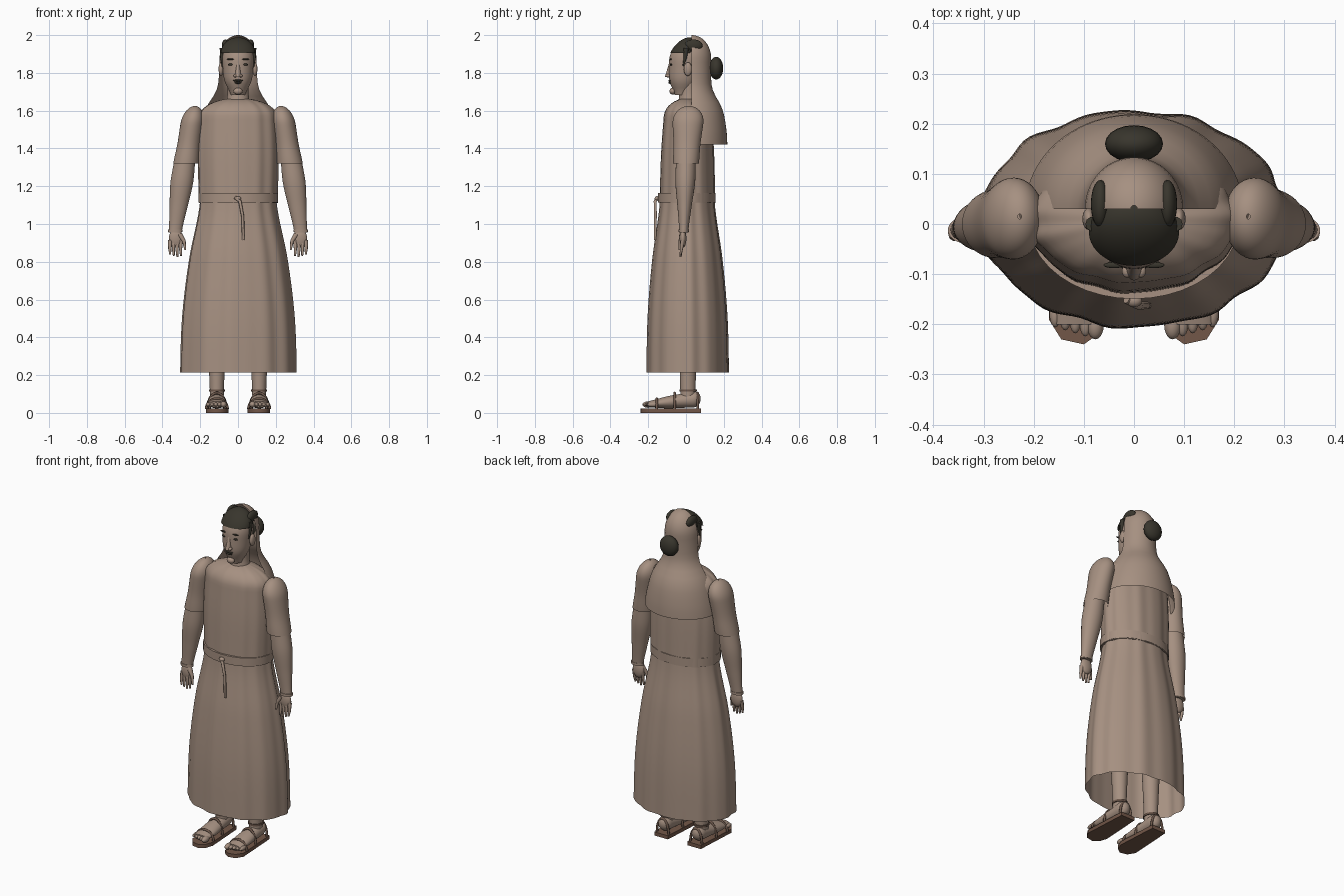
import bpy, bmesh
from math import sin, cos, pi, sqrt, radians
from mathutils import Vector

cube = bpy.data.objects.get("Cube")
if cube:
    bpy.data.objects.remove(cube, do_unlink=True)


def material(name, red, green, blue):
    colour = (red, green, blue, 1)
    mat = bpy.data.materials.new(name)
    mat.use_nodes = True
    mat.diffuse_color = colour
    shader = next(n for n in mat.node_tree.nodes if n.type == 'BSDF_PRINCIPLED')
    shader.inputs["Base Color"].default_value = colour
    return mat


TAN = material("tan cloth and skin", .38, .28, .22)
HAIR = material("dark hair", .04, .036, .026)
SOLE = material("brown sole", .17, .095, .065)
STRAP = material("brown strap", .15, .095, .07)


def finish(name, bm, mat, mirror=False):
    """Turn a bmesh into a smooth shaded object, mirrored across x if asked."""
    bmesh.ops.recalc_face_normals(bm, faces=bm.faces[:])
    mesh = bpy.data.meshes.new(name)
    bm.to_mesh(mesh)
    bm.free()
    mesh.materials.append(mat)
    part = bpy.data.objects.new(name, mesh)
    bpy.context.collection.objects.link(part)
    bpy.ops.object.select_all(action='DESELECT')
    part.select_set(True)
    bpy.context.view_layer.objects.active = part
    bpy.ops.object.shade_smooth_by_angle(angle=radians(50))
    if mirror:
        part.modifiers.new("Mirror", 'MIRROR')
    return part


def skin(bm, rows, closed=True, caps=True):
    """Join rows of points with quads and close the two ends."""
    rows = [[bm.verts.new(point) for point in row] for row in rows]
    for low, high in zip(rows, rows[1:]):
        for i in range(len(low) if closed else len(low) - 1):
            j = (i + 1) % len(low)
            bm.faces.new((low[i], low[j], high[j], high[i]))
    if caps:
        bm.faces.new(rows[0])
        bm.faces.new(rows[-1])


def blend(values, t):
    """Smooth curve through evenly spaced values."""
    last = len(values) - 1
    i = min(int(t * last), max(last - 1, 0))
    f = t * last - i
    a, b, c, d = (values[min(max(k, 0), last)] for k in range(i - 1, i + 3))
    return b + f * (c - a + f * (2 * a - 5 * b + 4 * c - d
                                 + f * (3 * b - a - 3 * c + d))) / 2


def loft(name, start, end, widths, mat=TAN, flat=(1, 1), dome=0, along_y=False,
         ripple=0, caps=True, half=False, segments=40, mirror=False):
    """Ellipses from start to end; flat is depth over width at the two ends,
    dome is the share of the length that rounds off to the end."""
    start, end = Vector(start), Vector(end)
    rows, steps = [], 24
    for step in range(steps + 1):
        t = step / steps
        if dome:
            t = min(sin(t * pi / 2), .9995)
        width = blend(widths, t)
        if dome and t > 1 - dome:
            width *= sqrt(1 - ((t - 1 + dome) / dome) ** 2)
        depth = width * (flat[0] + (flat[1] - flat[0]) * t)
        row = []
        for i in range(segments + 1 if half else segments):
            a = (pi if half else 2 * pi) * i / segments
            fold = 1 + ripple * (sin(11 * a + 1) + sin(17 * a) / 2)
            u, v = width * fold * cos(a), depth * fold * sin(a)
            row.append(start.lerp(end, t) + Vector((u, 0, v) if along_y else (u, v, 0)))
        rows.append(row)
    bm = bmesh.new()
    skin(bm, rows, not half, caps)
    return finish(name, bm, mat, mirror)


def ball(name, centre, radii, mat=TAN, mirror=False):
    bm = bmesh.new()
    bmesh.ops.create_uvsphere(bm, u_segments=20, v_segments=12, radius=1)
    bmesh.ops.scale(bm, vec=radii, verts=bm.verts[:])
    bmesh.ops.translate(bm, vec=centre, verts=bm.verts[:])
    return finish(name, bm, mat, mirror)


def tube(name, path, thick, thin, mat=TAN, mirror=False):
    """Round tube along a path, tapering from thick to thin."""
    path = [Vector(p) for p in path]
    rows, last, sides = [], len(path) - 1, 10
    for i, point in enumerate(path):
        ahead = path[min(i + 1, last)] - path[max(i - 1, 0)]
        across = ahead.cross(Vector((0, 1, 0))).normalized()
        up = ahead.cross(across).normalized()
        radius = thick + (thin - thick) * i / last
        turns = [2 * pi * k / sides for k in range(sides)]
        rows.append([point + radius * (across * cos(a) + up * sin(a)) for a in turns])
    bm = bmesh.new()
    skin(bm, rows)
    return finish(name, bm, mat, mirror)


# Robe: open skirt, tunic top, sash and its hanging cord
loft("skirt", (0, .01, .215), (0, .007, 1.12), [.305, .294, .257, .2],
     flat=(.71, .72), ripple=.015, caps=False, segments=120)
loft("tunic", (0, .008, 1.11), (0, .01, 1.667), [.207, .212, .2],
     flat=(.71, .6), dome=.17, ripple=.013, segments=120)
loft("sash", (0, .004, 1.113), (0, .004, 1.163), [.21], flat=(.73, .73))
ball("sash_knot", (0, -.153, 1.135), (.016, .013, .012))
tube("sash_cord", [(-.015, -.15, 1.14), (.01, -.163, 1.12), (.025, -.162, 1.04),
                   (.028, -.163, .915)], .009, .007)

# Neck, head and face
loft("neck", (0, .015, 1.62), (0, .015, 1.76), [.065, .056, .056], flat=(.9, .9))
loft("head", (0, -.02, 1.683), (0, .01, 1.975), [.038, .071, .081, .086, .086],
     flat=(1.05, 1.05), dome=.4)
loft("nose", (0, -.09, 1.778), (0, -.08, 1.86), [.016, .012, .008], flat=(1.4, 1))
ball("chin", (0, -.07, 1.703), (.024, .017, .018))
ball("upper_lip", (0, -.084, 1.759), (.027, .009, .006), HAIR)
ball("lower_lip", (0, -.084, 1.748), (.019, .009, .006), HAIR)
ball("nostrils", (.014, -.094, 1.785), (.01, .013, .009), mirror=True)
ball("eyes", (.038, -.079, 1.844), (.015, .006, .006), HAIR, mirror=True)
ball("eyebrows", (.04, -.082, 1.872), (.021, .006, .004), HAIR, mirror=True)
ball("ears", (.09, .01, 1.82), (.013, .022, .036), mirror=True)

# Hair and the half-round veil behind it
loft("hair_cap", (0, -.016, 1.905), (0, .02, 1.988), [.09], HAIR,
     flat=(.75, .75), dome=1)
ball("hair_bun", (0, .16, 1.825), (.058, .037, .06), HAIR)
ball("hair_locks", (.067, .04, 1.945), (.019, .048, .032), HAIR, mirror=True)
tube("sideburns", [(.082, 0, 1.93), (.085, -.004, 1.88), (.083, -.016, 1.835)],
     .015, .003, HAIR, mirror=True)
loft("veil", (0, .03, 1.42), (0, .03, 2), [.217, .2, .17, .113, .1, .098, .098],
     flat=(.87, 1.1), dome=.22, caps=False, half=True)

# Sleeves, arms and hands
loft("sleeves", (.275, 0, 1.32), (.228, .015, 1.625), [.068, .062, .062, .06],
     flat=(1, 1.45), dome=.3, caps=False, mirror=True)
loft("forearms", (.333, -.012, .955), (.28, 0, 1.35), [.034, .047, .06, .055],
     flat=(.7, .95), mirror=True)
loft("wrist_cuffs", (.332, -.012, .957), (.332, -.012, .972), [.039],
     flat=(.7, .7), mirror=True)
ball("palms", (.329, -.016, .924), (.037, .018, .05), mirror=True)
for i, finger in enumerate(("index", "middle", "ring", "little")):
    x = .302 + i * .019
    tip = .825 + .007 * abs(i - 1)
    tube(finger + "_fingers", [(x, -.018, .915), (x + .002, -.024, .87), (x, -.029, tip)],
         .012, .005, mirror=True)
tube("thumbs", [(.308, -.022, .945), (.286, -.03, .91), (.279, -.035, .862)],
     .014, .005, mirror=True)

# Legs, feet and toes
FOOT = .112
loft("legs", (FOOT, .01, .07), (FOOT, .01, .5), [.036, .044, .055],
     flat=(1.1, .95), mirror=True)
loft("feet", (FOOT, -.2, .045), (FOOT, .078, .075), [.046, .05, .043, .04],
     flat=(.35, 1.15), dome=.15, along_y=True, mirror=True)
for i, toe in enumerate(("big", "second", "third", "fourth", "small")):
    size = .012 if i else .017
    ball(toe + "_toes", (.077 + i * .02, i * .006 - .2, .044), (size, .03, size),
         mirror=True)

# Sandals: faceted soles, arched straps and ankle bands
outline = [(.065, .08), (.155, .08), (.17, -.19), (.145, -.23), (.1, -.24),
           (.065, -.215), (.05, -.17)]
bm = bmesh.new()
skin(bm, [[(x, y, z) for x, y in outline] for z in (0, .022)])
finish("sandal_soles", bm, SOLE, mirror=True)
for place, y, width, height in (("toe", -.155, .057, .056), ("instep", -.06, .05, .086),
                                ("heel", .062, .039, .086)):
    turns = [radians(a) for a in range(0, 181, 12)]
    tube(place + "_straps", [(FOOT + width * cos(a), y, .02 + height * sin(a))
                             for a in turns], .007, .007, STRAP, mirror=True)
loft("ankle_bands", (FOOT, .012, .112), (FOOT, .012, .124), [.042], STRAP,
     flat=(1.1, 1.1), mirror=True)
